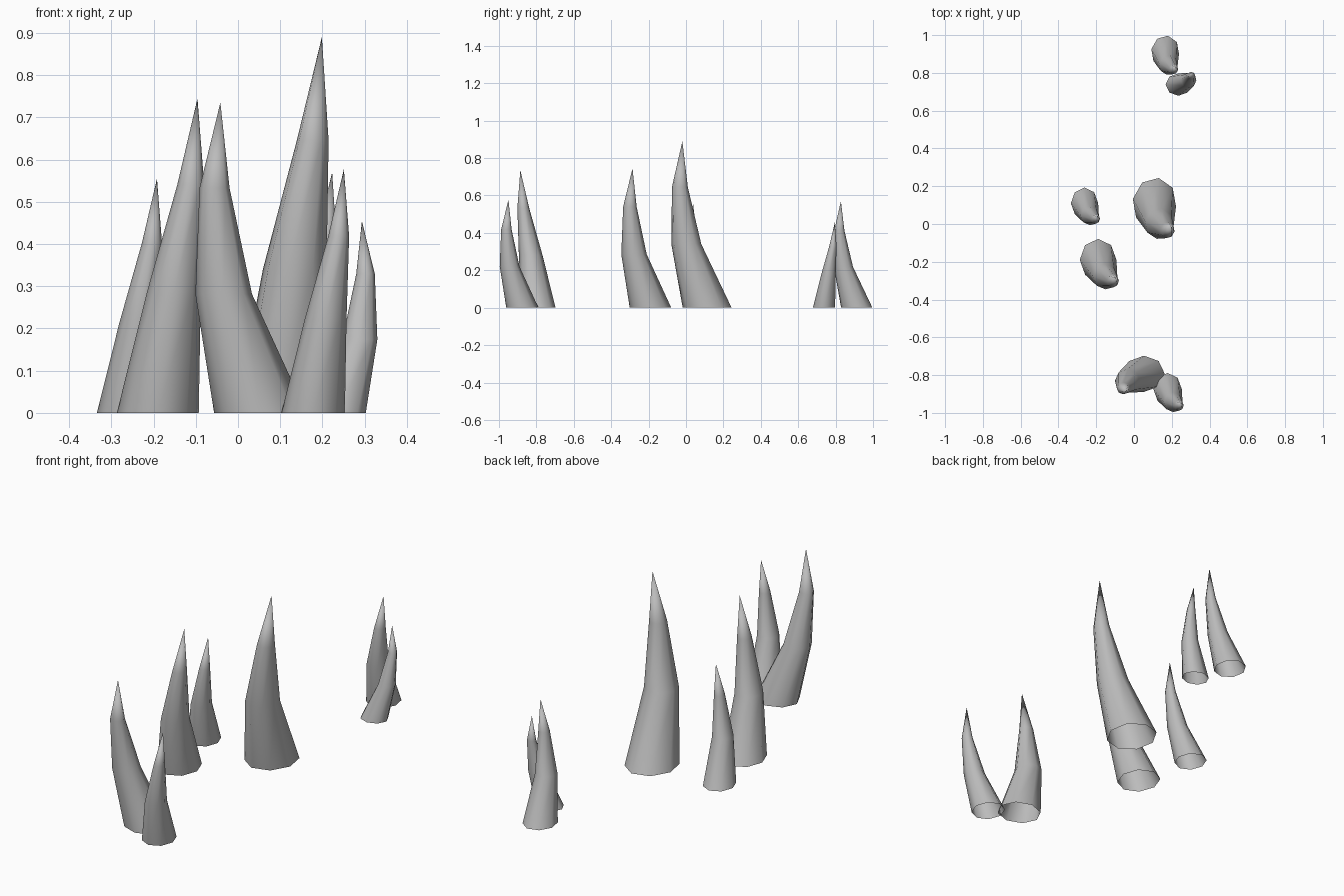
import bpy, bmesh, math
from mathutils import Matrix, Vector

if "Cube" in bpy.data.objects:
    bpy.data.objects.remove(bpy.data.objects["Cube"])

stone = bpy.data.materials.new("grey stone")
stone.diffuse_color = (0.5, 0.5, 0.5, 1)
stone.use_nodes = True
stone.node_tree.nodes["Principled BSDF"].inputs["Base Color"].default_value = stone.diffuse_color

SIDES = 8
# rings of the curved spike: centre x, centre y, height, radius x, radius y
RINGS = [(0, 0, 0, 0.097, 0.111),
         (0.038, -0.088, 0.285, 0.064, 0.068),
         (0.078, -0.110, 0.54, 0.032, 0.036)]
TIP = Vector((0.094, -0.096, 0.745))


def spike(name, x, y, scale, turn):
    """Curved horn-like spike with an open base."""
    bm = bmesh.new()
    loops = []
    for cx, cy, z, rx, ry in RINGS:
        angles = [2 * math.pi * i / SIDES for i in range(SIDES)]
        loops.append([bm.verts.new((cx + rx * math.cos(a), cy + ry * math.sin(a), z))
                      for a in angles])
    tip = bm.verts.new(TIP)
    for i in range(SIDES):
        j = (i + 1) % SIDES
        for low, high in zip(loops, loops[1:]):
            bm.faces.new((low[i], low[j], high[j], high[i]))
        bm.faces.new((loops[-1][i], loops[-1][j], tip))
    for f in bm.faces:
        f.smooth = True
    bm.transform(Matrix.Translation((x, y, 0))
                 @ Matrix.Rotation(math.radians(turn), 4, 'Z')
                 @ Matrix.Scale(scale, 4))
    mesh = bpy.data.meshes.new(name)
    bm.to_mesh(mesh)
    bm.free()
    mesh.materials.append(stone)
    bpy.context.collection.objects.link(bpy.data.objects.new(name, mesh))


# front pair
spike("front_tall_spike", 0.053, -0.793, 0.987, -90)
spike("front_small_spike", 0.178, -0.875, 0.775, 0)
# middle group
spike("middle_left_spike", -0.19, -0.19, 1.0, 0)
spike("middle_small_spike", -0.262, 0.11, 0.745, 0)
spike("middle_tall_spike", 0.108, 0.113, 1.195, -10)
# back pair
spike("back_spike", 0.165, 0.913, 0.765, -10)
spike("back_small_spike", 0.235, 0.738, 0.61, 90)
